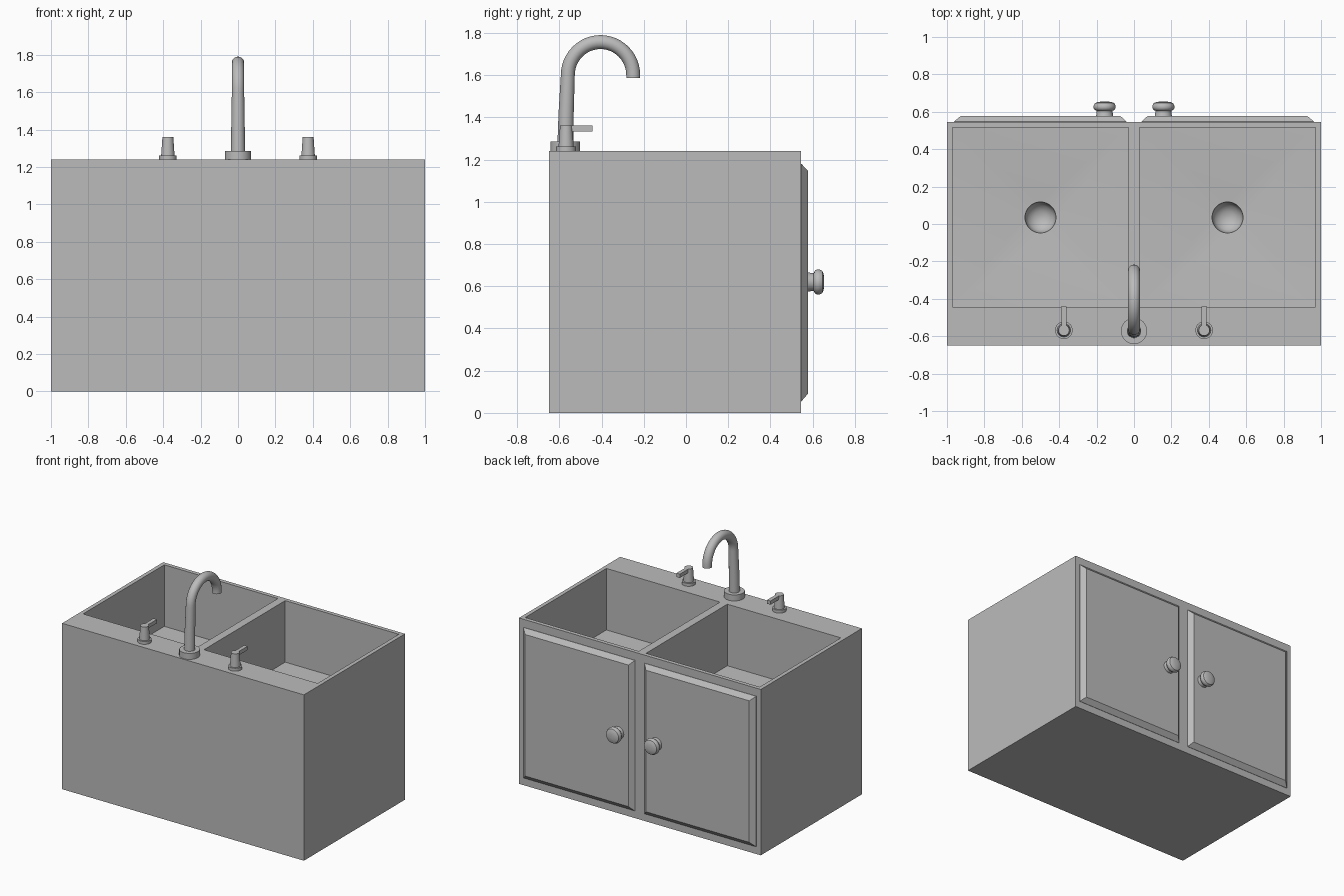
import bpy, bmesh, math
from mathutils import Vector, Matrix

if "Cube" in bpy.data.objects:
    bpy.data.objects.remove(bpy.data.objects["Cube"])

grey = bpy.data.materials.new("plain grey")
grey.diffuse_color = (0.5, 0.5, 0.5, 1)
grey.use_nodes = True
grey.node_tree.nodes["Principled BSDF"].inputs["Base Color"].default_value = grey.diffuse_color


def finish(bm, name, smooth=True):
    bmesh.ops.remove_doubles(bm, verts=bm.verts, dist=1e-5)
    bmesh.ops.recalc_face_normals(bm, faces=bm.faces)
    me = bpy.data.meshes.new(name)
    bm.to_mesh(me)
    bm.free()
    ob = bpy.data.objects.new(name, me)
    bpy.context.collection.objects.link(ob)
    me.materials.append(grey)
    if smooth:
        bpy.ops.object.select_all(action='DESELECT')
        bpy.context.view_layer.objects.active = ob
        ob.select_set(True)
        bpy.ops.object.shade_smooth_by_angle(angle=math.radians(35))
    return ob


def loft(bm, rings):
    """Skin a list of point rings and cap both ends."""
    vs = [[bm.verts.new(p) for p in r] for r in rings]
    n = len(vs[0])
    for a, b in zip(vs, vs[1:]):
        for i in range(n):
            bm.faces.new((a[i], a[(i + 1) % n], b[(i + 1) % n], b[i]))
    bm.faces.new(vs[0])
    bm.faces.new(vs[-1])


def lathe(bm, profile, pos, rot=Matrix(), n=32):
    """Revolve (radius, height) pairs around an axis at pos."""
    loft(bm, [[Vector(pos) + rot @ Vector((r * math.cos(2 * math.pi * i / n),
                                           r * math.sin(2 * math.pi * i / n), h))
               for i in range(n)] for r, h in profile])


# Cabinet with two basins that slope to round drains
TOP, FLOOR, DRAIN_Z = 1.24, 0.78, 0.75
xs = [-1, -0.97, -0.03, 0.03, 0.97, 1]
ys = [-0.65, -0.445, 0.515, 0.545]
bm = bmesh.new()


def quad(*pts):
    bm.faces.new([bm.verts.new(p) for p in pts])


for i in range(5):
    for j in range(3):
        x0, x1, y0, y1 = xs[i], xs[i + 1], ys[j], ys[j + 1]
        if not (i in (1, 3) and j == 1):
            quad((x0, y0, TOP), (x1, y0, TOP), (x1, y1, TOP), (x0, y1, TOP))
            continue
        cx, cy = (x0 + x1) / 2, 0.035
        corners = [(x1, y1), (x0, y1), (x0, y0), (x1, y0)]
        n, q = 32, 8

        def drain(k, r=0.083, z=DRAIN_Z):
            a = 2 * math.pi * k / n
            return (cx + r * math.cos(a), cy + r * math.sin(a), z)

        for k in range(4):
            c, d = corners[k], corners[(k + 1) % 4]
            quad((*c, TOP), (*d, TOP), (*d, FLOOR), (*c, FLOOR))
            quad((*c, FLOOR), (*d, FLOOR), drain((k + 1) * q))
            for s in range(k * q, (k + 1) * q):
                quad((*c, FLOOR), drain(s), drain(s + 1))
        # drain cup
        cup = [(0.083, 0), (0.08, 0.04), (0.065, 0.07), (0.035, 0.088), (0.008, 0.093)]
        for (r0, h0), (r1, h1) in zip(cup, cup[1:]):
            for s in range(n):
                quad(drain(s, r0, DRAIN_Z - h0), drain(s + 1, r0, DRAIN_Z - h0),
                     drain(s + 1, r1, DRAIN_Z - h1), drain(s, r1, DRAIN_Z - h1))
        bm.faces.new([bm.verts.new(drain(s, 0.008, DRAIN_Z - 0.093)) for s in range(n)])
bmesh.ops.remove_doubles(bm, verts=bm.verts, dist=1e-5)
# outer walls and underside
rim = [e for e in bm.edges if e.is_boundary]
ext = bmesh.ops.extrude_edge_only(bm, edges=rim)["geom"]
for v in ext:
    if isinstance(v, bmesh.types.BMVert):
        v.co.z = 0
bmesh.ops.contextual_create(bm, geom=[e for e in bm.edges if e.is_boundary])
finish(bm, "sink_cabinet", smooth=True)

# Bevelled doors and round knobs on the rear
to_back = Matrix.Rotation(-math.pi / 2, 3, 'X')
for s, side in ((-1, "left"), (1, "right")):
    bm = bmesh.new()
    rings = []
    for y, xa, xb, za, zb in ((0.54, 0.04, 0.963, 0.055, 1.18),
                              (0.547, 0.04, 0.963, 0.055, 1.18),
                              (0.577, 0.072, 0.927, 0.09, 1.148)):
        rings.append([(s * xa, y, za), (s * xb, y, za), (s * xb, y, zb), (s * xa, y, zb)])
    loft(bm, rings)
    finish(bm, side + "_door", smooth=False)

    bm = bmesh.new()
    lathe(bm, [(0.047, 0), (0.044, 0.012), (0.042, 0.03), (0.053, 0.035), (0.059, 0.045),
               (0.059, 0.058), (0.052, 0.071), (0.038, 0.077), (0.015, 0.08)],
          (s * 0.157, 0.575, 0.62), to_back)
    finish(bm, side + "_knob")

    # tap handle: collar, tapered stem and lever
    bm = bmesh.new()
    lathe(bm, [(0.047, 0), (0.047, 0.022)], (s * 0.375, -0.568, TOP))
    lathe(bm, [(0.036, 0.02), (0.029, 0.121)], (s * 0.375, -0.568, TOP))
    loft(bm, [[(s * 0.375 + dx, y, z) for dx, z in
               ((-w, 1.333), (w, 1.333), (w, 1.361), (-w, 1.361))]
              for y, w in ((-0.56, 0.013), (-0.442, 0.015))])
    finish(bm, side + "_tap_handle")

# Faucet: base collar and swan-neck spout
bm = bmesh.new()
lathe(bm, [(0.07, 0), (0.07, 0.045)], (0, -0.572, TOP))
finish(bm, "faucet_base")

bm = bmesh.new()
path = [(-0.572, 1.25, 0, 0.038), (-0.568, 1.42, 0, 0.036)]
for k in range(25):
    a = math.pi * k / 24
    path.append((-0.405 - 0.155 * math.cos(a), 1.6 + 0.157 * math.sin(a), a, 0.033))
path.append((-0.25, 1.587, math.pi, 0.033))
rings = []
for y, z, a, r in path:
    out = Vector((0, -math.cos(a), math.sin(a)))
    rings.append([Vector((0, y, z)) + r * (math.cos(t) * Vector((1, 0, 0)) + math.sin(t) * out)
                  for t in (2 * math.pi * i / 24 for i in range(24))])
loft(bm, rings)
finish(bm, "faucet_spout")
